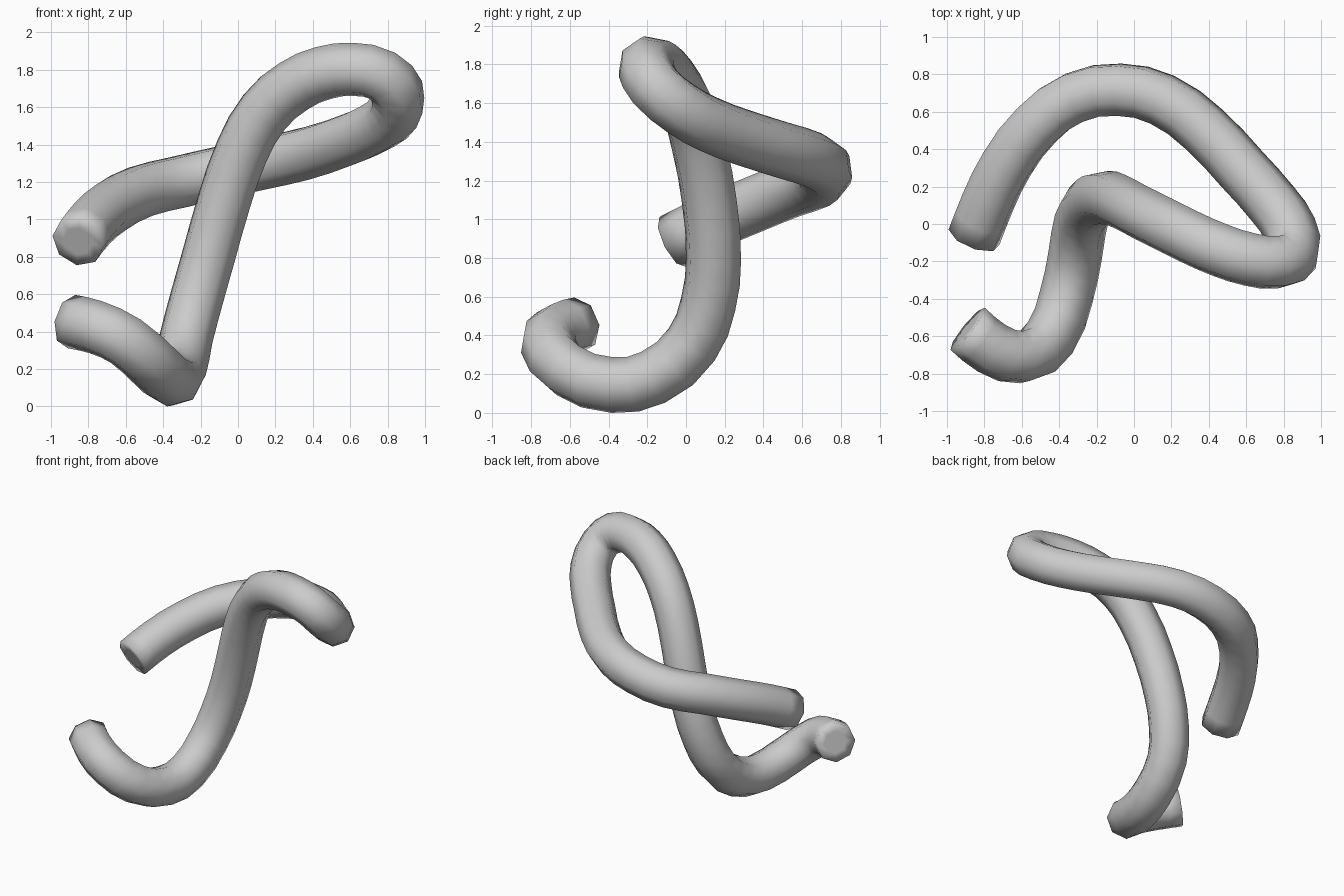
import bpy, bmesh

if "Cube" in bpy.data.objects:
    bpy.data.objects.remove(bpy.data.objects["Cube"])

RADIUS = 0.145

# centre line of the bent tube, from the low end to the upper back end
PATH = [
    (-0.89, -0.56, 0.46), (-0.76, -0.665, 0.43), (-0.60, -0.712, 0.355),
    (-0.45, -0.61, 0.225), (-0.36, -0.38, 0.15), (-0.315, -0.17, 0.19),
    (-0.28, 0.03, 0.36), (-0.225, 0.115, 0.57), (-0.16, 0.142, 0.80),
    (-0.075, 0.12, 1.10), (0.02, 0.07, 1.37), (0.14, 0.01, 1.58),
    (0.30, -0.07, 1.72), (0.46, -0.14, 1.79), (0.62, -0.19, 1.808),
    (0.77, -0.205, 1.775), (0.85, -0.16, 1.69), (0.835, -0.03, 1.58),
    (0.74, 0.11, 1.50), (0.58, 0.29, 1.43), (0.37, 0.51, 1.36),
    (0.15, 0.665, 1.31), (-0.08, 0.718, 1.26), (-0.32, 0.675, 1.205),
    (-0.52, 0.53, 1.155), (-0.68, 0.32, 1.07), (-0.78, 0.12, 0.985),
    (-0.855, -0.07, 0.89),
]

# eight-sided tube swept along a smooth curve
curve = bpy.data.curves.new("bent_tube_path", "CURVE")
curve.dimensions = "3D"
curve.bevel_depth = RADIUS
curve.bevel_resolution = 2
curve.resolution_u = 2
spline = curve.splines.new("BEZIER")
spline.bezier_points.add(len(PATH) - 1)
for point, co in zip(spline.bezier_points, PATH):
    point.co = co
    point.handle_left_type = point.handle_right_type = "AUTO"

path = bpy.data.objects.new("bent_tube_path", curve)
bpy.context.collection.objects.link(path)
bpy.context.view_layer.update()
mesh = bpy.data.meshes.new_from_object(
    path.evaluated_get(bpy.context.evaluated_depsgraph_get()))
bpy.data.objects.remove(path)

# end caps with an inset face, so the rims shade softly
bm = bmesh.new()
bm.from_mesh(mesh)
bmesh.ops.remove_doubles(bm, verts=bm.verts, dist=0.0005)
rims = [e for e in bm.edges if e.is_boundary]
caps = bmesh.ops.holes_fill(bm, edges=rims, sides=0)["faces"]
bmesh.ops.inset_individual(bm, faces=caps, thickness=RADIUS * 0.45)
bmesh.ops.recalc_face_normals(bm, faces=bm.faces)

# stand on the ground
low = min(v.co.z for v in bm.verts)
bmesh.ops.translate(bm, verts=bm.verts, vec=(0, 0, -low))
for face in bm.faces:
    face.smooth = True
bm.to_mesh(mesh)
bm.free()

mesh.name = "bent_tube"
tube = bpy.data.objects.new("bent_tube", mesh)
bpy.context.collection.objects.link(tube)
